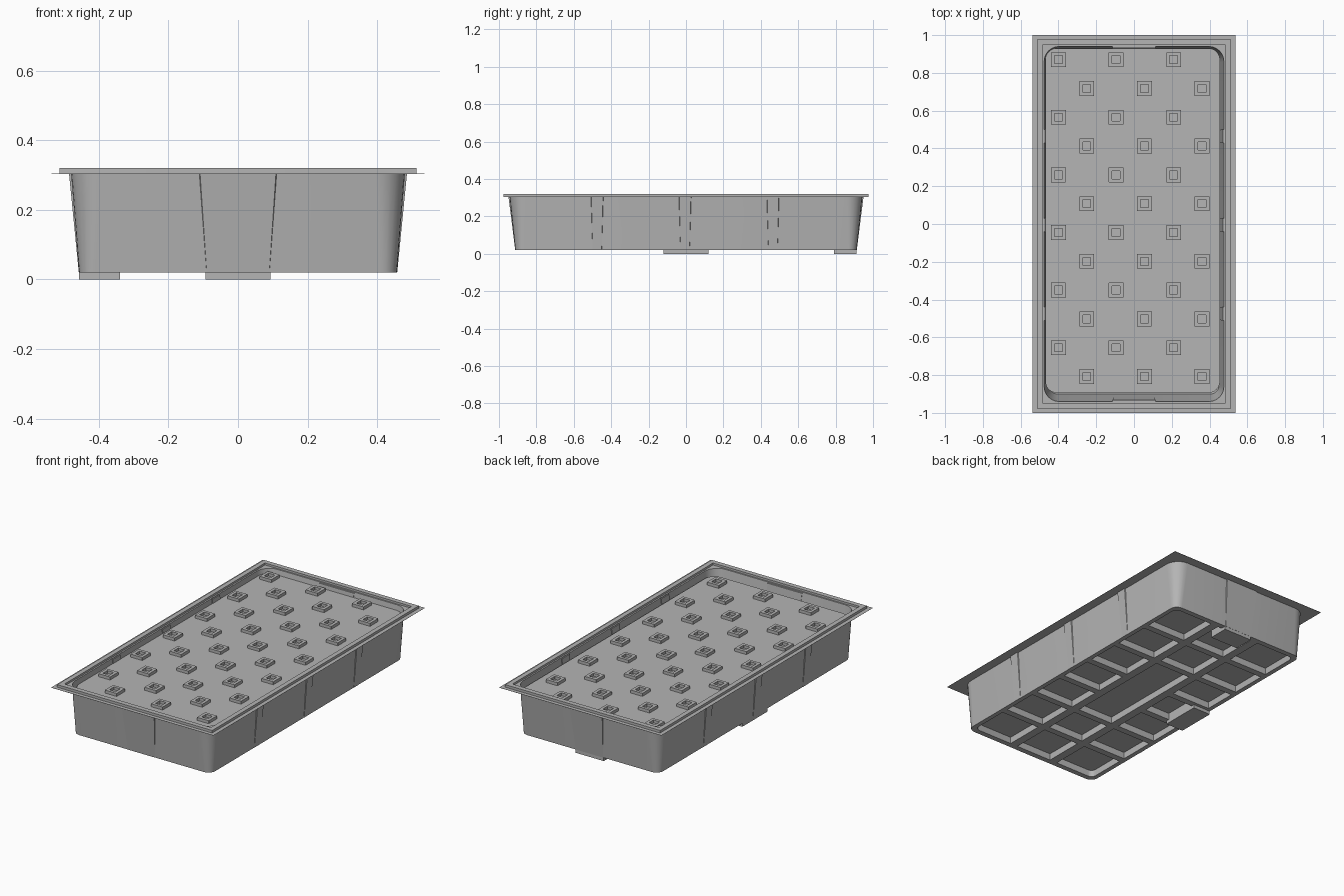
import bpy, bmesh
from math import cos, sin, pi, radians

cube = bpy.data.objects.get("Cube")
if cube:
    bpy.data.objects.remove(cube)

grey = bpy.data.materials.new("plain grey")
grey.use_nodes = True
COLOUR = (0.46, 0.46, 0.46, 1)
grey.diffuse_color = COLOUR
grey.node_tree.nodes["Principled BSDF"].inputs["Base Color"].default_value = COLOUR


def finish(bm, name, smooth=False):
    bmesh.ops.recalc_face_normals(bm, faces=bm.faces)
    mesh = bpy.data.meshes.new(name)
    bm.to_mesh(mesh)
    bm.free()
    mesh.materials.append(grey)
    ob = bpy.data.objects.new(name, mesh)
    bpy.context.collection.objects.link(ob)
    if smooth:
        bpy.ops.object.select_all(action='DESELECT')
        ob.select_set(True)
        bpy.context.view_layer.objects.active = ob
        bpy.ops.object.shade_smooth_by_angle(angle=radians(25))
    return ob


def ring(bm, hx, hy, z, r, cx=0, cy=0, seg=6):
    """Rounded rectangle of vertices with half sizes hx and hy."""
    verts = []
    for q, (sx, sy) in enumerate([(1, 1), (-1, 1), (-1, -1), (1, -1)]):
        for i in range(seg + 1):
            a = (q + i / seg) * pi / 2
            verts.append(bm.verts.new((cx + sx * (hx - r) + r * cos(a),
                                       cy + sy * (hy - r) + r * sin(a), z)))
    return verts


def loft(name, sections, cx=0, cy=0):
    bm = bmesh.new()
    rings = [ring(bm, *s, cx, cy) for s in sections]
    for a, b in zip(rings, rings[1:]):
        for i in range(len(a)):
            j = (i + 1) % len(a)
            bm.faces.new((a[i], a[j], b[j], b[i]))
    bm.faces.new(rings[0])
    bm.faces.new(rings[-1])
    return finish(bm, name, True)


def add_hull(bm, points):
    verts = [bm.verts.new(p) for p in points]
    bmesh.ops.convex_hull(bm, input=verts)


def add_box(bm, x0, x1, y0, y1, z0, z1):
    add_hull(bm, [(x, y, z) for x in (x0, x1) for y in (y0, y1) for z in (z0, z1)])


# Tray shell: recessed underside, drafted wall, thin flange, raised rim, pocket
BASE, TOP, RIM = 0.02, 0.304, 0.32
SHARP = 0.0005
loft("tray_shell", [
    (0.43, 0.88, 0.06, 0.03),
    (0.43, 0.88, BASE, 0.03),
    (0.457, 0.912, BASE, 0.045),
    (0.48, 0.943, TOP, 0.085),
    (0.537, 1.0, TOP, SHARP),
    (0.537, 1.0, TOP + 0.001, SHARP),
    (0.513, 0.977, TOP + 0.001, SHARP),
    (0.513, 0.977, RIM, SHARP),
    (0.485, 0.948, RIM, SHARP),
    (0.485, 0.948, TOP + 0.004, SHARP),
    (0.476, 0.94, TOP + 0.004, 0.08),
    (0.45, 0.9, 0.07, 0.045),
])

# Underside ribs: two long ones and rows of short ones between them
bm = bmesh.new()
for x in (-0.145, 0.145):
    add_box(bm, x - 0.025, x + 0.025, -0.885, 0.885, BASE, 0.062)
for y in (-0.62, -0.36, -0.12, 0.12, 0.36, 0.62):
    for x0, x1 in ((-0.435, -0.15), (-0.15, 0.15), (0.15, 0.435)):
        if x0 == -0.15 and abs(y) < 0.2:
            continue
        add_box(bm, x0, x1, y - 0.02, y + 0.02, BASE, 0.062)
finish(bm, "underside_ribs")

# Feet under the right side and the back
bm = bmesh.new()
add_box(bm, -0.457, -0.34, -0.12, 0.12, 0, 0.06)
add_box(bm, -0.094, 0.094, 0.79, 0.912, 0, 0.06)
finish(bm, "feet")

# Shallow wall panels that stand further out towards the top
bm = bmesh.new()


def panel(place, centre, half_low, half_high, low, high):
    points = []
    for z, half, out in ((BASE, half_low, low), (TOP, half_high, high)):
        for s in (-1, 1):
            points.append(place(centre + s * half, out - 0.01, z))
            points.append(place(centre + s * (half - 0.006), out + 0.006, z))
    add_hull(bm, points)


for side in (-1, 1):
    panel(lambda u, d, z: (u, side * d, z), 0, 0.096, 0.115, 0.907, 0.943)
    for y in (-0.475, -0.005, 0.465):
        panel(lambda u, d, z: (side * d, u, z), y, 0.03, 0.037, 0.452, 0.48)
finish(bm, "wall_panels")

# Deck inside the tray, set against the right and back walls
DECK = 0.28
loft("deck", [(0.462, 0.912, 0.22, 0.06), (0.462, 0.912, DECK, 0.06)], -0.007, 0.018)

# Staggered square studs with a square socket in each
bm = bmesh.new()
for row in range(12):
    y = 0.87 - 0.1525 * row
    for col in range(3):
        x = (-0.25 if row % 2 else -0.4) + 0.305 * col
        rings = [ring(bm, h, h, z, SHARP, x, y, 1) for h, z in (
            (0.039, DECK - 0.005), (0.039, DECK + 0.018),
            (0.021, DECK + 0.018), (0.021, DECK + 0.001))]
        for a, b in zip(rings, rings[1:]):
            for i in range(len(a)):
                j = (i + 1) % len(a)
                bm.faces.new((a[i], a[j], b[j], b[i]))
        bm.faces.new(rings[0])
        bm.faces.new(rings[-1])
finish(bm, "deck_studs")
